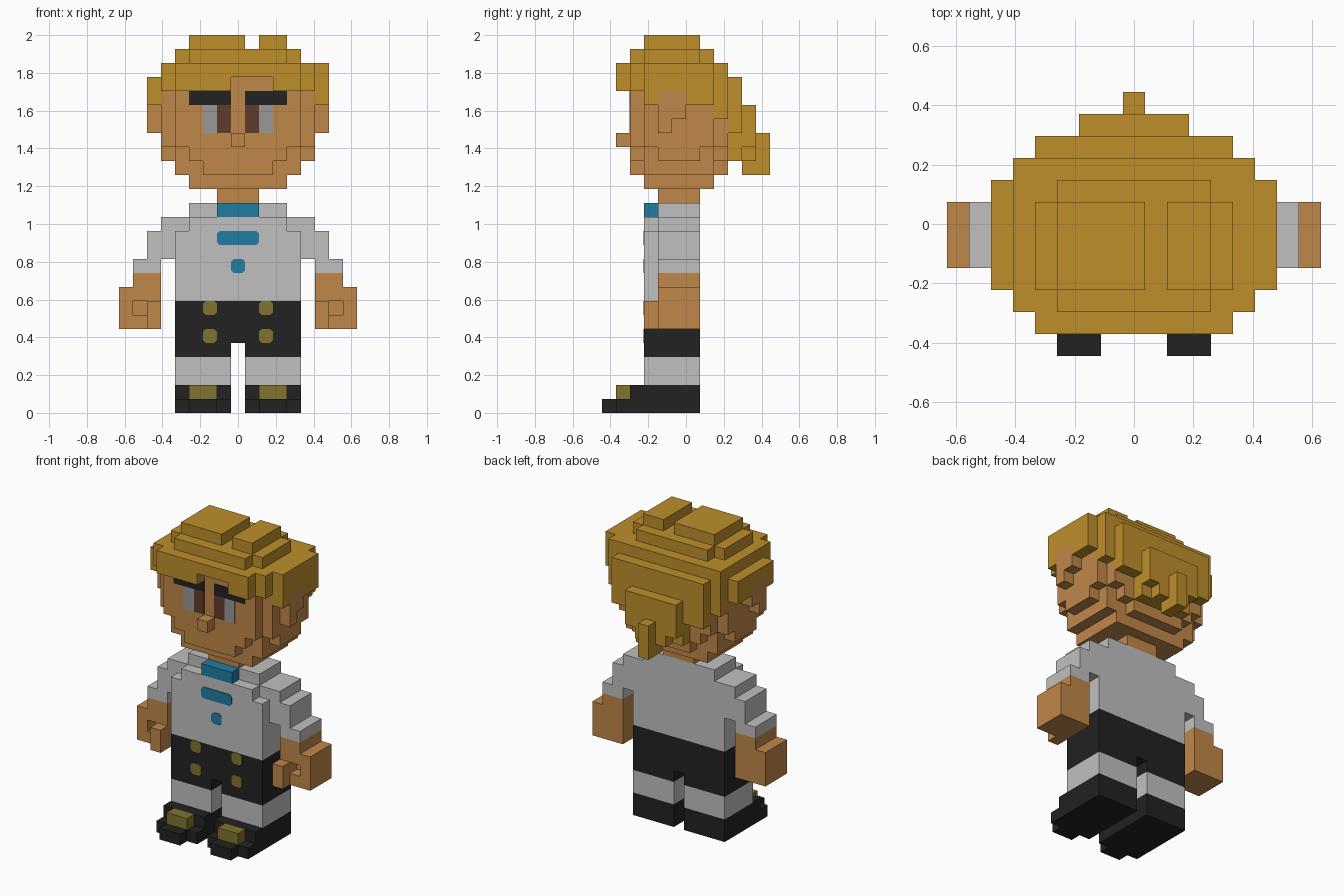
import bpy, bmesh
from mathutils import Vector

if "Cube" in bpy.data.objects:
    bpy.data.objects.remove(bpy.data.objects["Cube"], do_unlink=True)

U = 2 / 27  # block size


def material(name, rgb):
    lin = [(c / 255 / 12.92) if c < 11 else ((c / 255 + 0.055) / 1.055) ** 2.4 for c in rgb]
    m = bpy.data.materials.new(name)
    m.use_nodes = True
    m.diffuse_color = (*lin, 1)
    m.node_tree.nodes["Principled BSDF"].inputs["Base Color"].default_value = (*lin, 1)
    return m


HAIR = material("golden hair", (190, 143, 43))
SKIN = material("tan skin", (192, 135, 74))
CLOTH = material("pale grey cloth", (192, 192, 192))
BLACK = material("black cloth", (34, 34, 34))
BLUE = material("blue trim", (34, 125, 164))
BRASS = material("dull brass", (128, 116, 46))
IRIS = material("brown iris", (96, 60, 44))
EYE = material("grey eye white", (152, 152, 152))


def finish(name, bm, mat):
    bmesh.ops.recalc_face_normals(bm, faces=bm.faces)
    mesh = bpy.data.meshes.new(name)
    bm.to_mesh(mesh)
    bm.free()
    mesh.materials.append(mat)
    ob = bpy.data.objects.new(name, mesh)
    bpy.context.collection.objects.link(ob)
    return ob


def both(x0, x1, *rest):
    """The same block on both sides of the body."""
    return [(x0, x1, *rest), (-x1, -x0, *rest)]


def mid(half, *rest):
    """A block centred on x = 0."""
    return (-half, half, *rest)


def cells(blocks):
    found = set()
    for x0, x1, y0, y1, z0, z1 in blocks:
        for x in range(int(x0 + 20.5), int(x1 + 20.5)):
            found |= {(x - 20, y, z) for y in range(y0, y1) for z in range(z0, z1)}
    return found


def part(name, mat, blocks, holes=()):
    """One clean outer shell around a union of blocks (x0, x1, y0, y1, z0, z1)."""
    solid = cells(blocks) - cells(holes)
    bm = bmesh.new()
    verts = {}

    def vert(p):
        if p not in verts:
            verts[p] = bm.verts.new(((p[0] - 0.5) * U, p[1] * U, p[2] * U))
        return verts[p]

    for c in sorted(solid):
        for axis in range(3):
            for side in (0, 1):
                near = list(c)
                near[axis] += 2 * side - 1
                if tuple(near) in solid:
                    continue
                ring = []
                for a, b in ((0, 0), (1, 0), (1, 1), (0, 1)):
                    p = list(c)
                    p[axis] += side
                    p[(axis + 1) % 3] += a
                    p[(axis + 2) % 3] += b
                    ring.append(vert(tuple(p)))
                bm.faces.new(ring if side else ring[::-1])
    bmesh.ops.dissolve_limit(bm, angle_limit=0.01, verts=bm.verts, edges=bm.edges)
    return finish(name, bm, mat)


def plate(name, mat, x0, x1, z0, z1, y, cut=0.0):
    """Thin front plate, with optional cut corners."""
    bm = bmesh.new()
    outline = []
    for x, z, sx, sz in ((x0, z0, 1, 1), (x1, z0, -1, 1), (x1, z1, -1, -1), (x0, z1, 1, -1)):
        pair = [(x, z + sz * cut), (x + sx * cut, z)] if cut else [(x, z)]
        outline += pair if sx * sz > 0 else pair[::-1]
    face = bm.faces.new([bm.verts.new((x * U, y * U + 0.002, z * U)) for x, z in outline])
    out = bmesh.ops.extrude_face_region(bm, geom=[face])["geom"]
    top = [v for v in out if isinstance(v, bmesh.types.BMVert)]
    bmesh.ops.translate(bm, verts=top, vec=Vector((0, -0.006, 0)))
    return finish(name, bm, mat)


# Shoes, socks and shorts
part("shoes", BLACK, both(.5, 4.5, -5, 1, 0, 1) + both(.5, 4.5, -4, 1, 1, 2)
     + both(1.5, 3.5, -6, -5, 0, 1))
part("shoe_buckles", BRASS, both(1.5, 3.5, -5, -4, 1, 2))
part("socks", CLOTH, both(.5, 4.5, -3, 1, 2, 4))
part("shorts", BLACK, [mid(4.5, -3, 1, 5, 8)] + both(.5, 4.5, -3, 1, 4, 5))
for x in (-2.5, 1.5):
    for z in (5, 7):
        plate("shorts_button", BRASS, x, x + 1, z, z + 1, -3, .2)

# Shirt with stepped sleeves
part("shirt", CLOTH,
     [mid(4.5, -3, 1, 8, 13), mid(3.5, -3, 1, 13, 14), mid(3.5, -2, 1, 14, 15),
      mid(5.5, -2, 1, 13, 14), mid(6.5, -2, 1, 11, 13)] + both(5.5, 7.5, -2, 1, 10, 11))
part("collar", BLUE, [mid(1.5, -3, -2, 14, 15)])
plate("chest_bar", BLUE, -1.5, 1.5, 12, 13, -3, .2)
plate("chest_button", BLUE, -.5, .5, 10, 11, -3, .2)

# Forearms and gripping hands
part("hands", SKIN,
     both(5.5, 7.5, -2, 1, 9, 10) + both(5.5, 8.5, -2, 1, 6, 9) + both(5.5, 6.5, -3, -2, 6, 8),
     both(6.5, 7.5, -2, -1, 7, 8))

# Head, rounded in steps, with ears and nose
part("neck", SKIN, [mid(1.5, -2, 1, 15, 16)])
part("head", SKIN,
     [mid(3.5, -3, 2, 16, 17), mid(4.5, -3, 2, 17, 18), mid(2.5, -4, 3, 17, 18),
      mid(4.5, -3, 2, 18, 19), mid(5.5, -2, 1, 18, 19), mid(3.5, -4, 3, 18, 19),
      mid(5.5, -3, 2, 19, 23), mid(4.5, -4, 3, 19, 23),
      (-.5, 2.5, -4, -3, 23, 24), mid(.5, -5, -4, 19, 20)]
     + both(5.5, 6.5, -2, 0, 21, 23) + both(5.5, 6.5, -2, -1, 20, 21))

# Eyes and brows
for s in (-1, 1):
    for name, mat, a, b, z0, z1 in (("iris", IRIS, .5, 1.5, 20, 22),
                                    ("eye_white", EYE, 1.5, 2.5, 20, 22),
                                    ("brow", BLACK, .5, 3.5, 22, 23)):
        plate(name, mat, min(s * a, s * b), max(s * a, s * b), z0, z1, -4)

# Hair: cap, fringe, side locks, layered back and tail
part("hair", HAIR,
     [mid(5.5, -4, 3, 23, 25), mid(4.5, -5, -4, 23, 25),
      mid(4.5, -3, 1, 25, 26), mid(3.5, -4, 2, 25, 26),
      (-3.5, .5, -3, 1, 26, 27), (1.5, 3.5, -3, 1, 26, 27),
      (5.5, 6.5, -3, 2, 24, 25),
      mid(5.5, 2, 3, 21, 23), mid(4.5, 3, 4, 20, 24), mid(2.5, 3, 4, 18, 20),
      mid(2.5, 4, 5, 19, 22), mid(1.5, 4, 5, 18, 19), mid(.5, 4, 6, 17, 20)]
     + both(5.5, 6.5, -3, 2, 23, 24) + both(5.5, 6.5, -3, -2, 22, 23)
     + both(5.5, 6.5, 0, 2, 22, 23),
     [(-.5, 2.5, -5, -3, 23, 24)])
